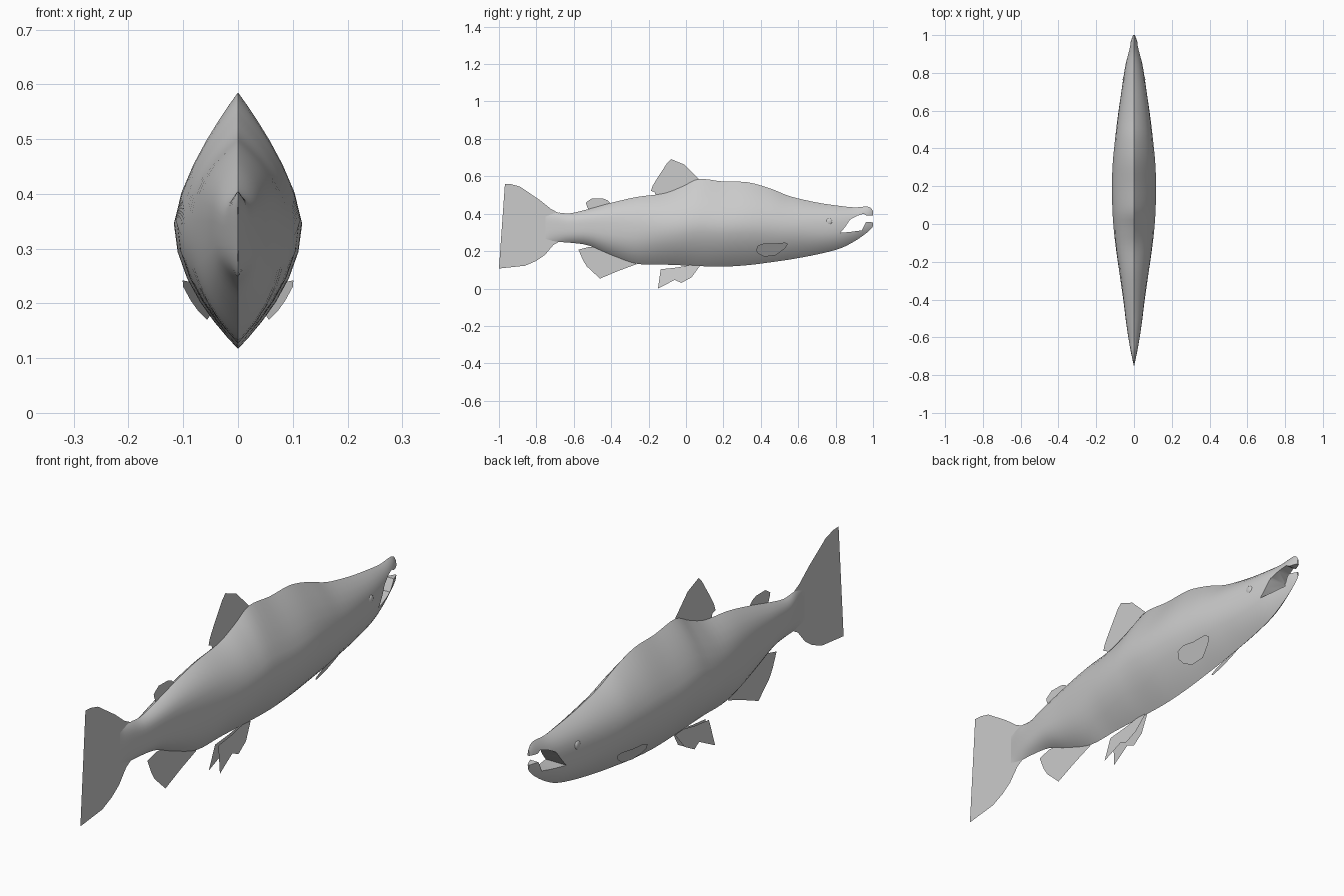
import bpy, bmesh, math

if "Cube" in bpy.data.objects:
    bpy.data.objects.remove(bpy.data.objects["Cube"])

grey = bpy.data.materials.new("plain grey")
grey.diffuse_color = (0.6, 0.6, 0.6, 1)
grey.use_nodes = True
grey.node_tree.nodes["Principled BSDF"].inputs["Base Color"].default_value = grey.diffuse_color


def finish(name, bm):
    bmesh.ops.recalc_face_normals(bm, faces=bm.faces)
    me = bpy.data.meshes.new(name)
    bm.to_mesh(me)
    bm.free()
    ob = bpy.data.objects.new(name, me)
    me.materials.append(grey)
    bpy.context.collection.objects.link(ob)
    return ob


def smooth(ob, angle=40):
    bpy.ops.object.select_all(action='DESELECT')
    ob.select_set(True)
    bpy.context.view_layer.objects.active = ob
    bpy.ops.object.shade_smooth_by_angle(angle=math.radians(angle))


# Body stations: y, top z, bottom z, half width, roundness of the back
STATIONS = [
    (-0.75, 0.385, 0.265, 0.001, 4), (-0.69, 0.405, 0.25, 0.014, 4),
    (-0.62, 0.402, 0.245, 0.027, 4), (-0.52, 0.425, 0.23, 0.042, 4),
    (-0.40, 0.458, 0.18, 0.057, 3.6), (-0.26, 0.49, 0.132, 0.077, 3),
    (-0.12, 0.508, 0.128, 0.097, 2.3), (-0.02, 0.545, 0.124, 0.108, 1.8),
    (0.07, 0.585, 0.12, 0.114, 1.5), (0.20, 0.572, 0.117, 0.117, 1.5),
    (0.33, 0.568, 0.125, 0.112, 1.6), (0.45, 0.535, 0.14, 0.1, 1.9),
    (0.56, 0.492, 0.156, 0.087, 2.3), (0.70, 0.46, 0.182, 0.067, 2.8),
    (0.82, 0.442, 0.213, 0.049, 3), (0.90, 0.434, 0.252, 0.033, 3),
    (0.96, 0.438, 0.293, 0.019, 3), (0.985, 0.433, 0.315, 0.011, 3),
    (1.0, 0.415, 0.333, 0.004, 3)]


def catmull(a, b, c, d, u):
    return [0.5 * (2 * q + (r - p) * u + (2 * p - 5 * q + 4 * r - s) * u * u
                   + (3 * q - p - 3 * r + s) * u ** 3) for p, q, r, s in zip(a, b, c, d)]


def station_rows(sub=4):
    last = len(STATIONS) - 1
    rows = []
    for i in range(last):
        a, d = STATIONS[max(i - 1, 0)], STATIONS[min(i + 2, last)]
        rows += [catmull(a, STATIONS[i], STATIONS[i + 1], d, k / sub) for k in range(sub)]
    return rows + [list(STATIONS[-1])]


# Body: loft of lens-shaped rings with a pointed back and belly
def build_body(n=14):
    bm = bmesh.new()
    rings = []
    for y, top, bot, w, p in station_rows():
        half = []
        for k in range(n + 1):
            t = math.cos(math.pi * k / n)
            x = w * (1 - abs(t) ** (p if t > 0 else max(1.9, p * 0.75)))
            half.append((max(x, 0), (top + bot) / 2 + t * (top - bot) / 2))
        pts = half + [(-x, z) for x, z in half[-2:0:-1]]
        rings.append([bm.verts.new((x, y, z)) for x, z in pts])
    for r, s in zip(rings, rings[1:]):
        for i in range(len(r)):
            j = (i + 1) % len(r)
            bm.faces.new((r[i], r[j], s[j], s[i]))
    bm.faces.new(rings[0])
    bm.faces.new(rings[-1])
    return finish("body", bm)


# Mouth: a side outline cut through the head
def cut_mouth(body):
    outline = [(0.825, 0.298), (0.88, 0.303), (0.94, 0.311), (0.953, 0.338), (0.963, 0.356),
               (1.03, 0.352), (1.03, 0.392), (0.965, 0.39), (0.95, 0.4), (0.915, 0.389),
               (0.877, 0.368), (0.85, 0.328)]
    bm = bmesh.new()
    f = bm.faces.new([bm.verts.new((-0.2, y, z)) for y, z in outline])
    ext = bmesh.ops.extrude_face_region(bm, geom=[f])
    bmesh.ops.translate(bm, vec=(0.4, 0, 0),
                        verts=[v for v in ext['geom'] if isinstance(v, bmesh.types.BMVert)])
    cutter = finish("mouth_cutter", bm)
    mod = body.modifiers.new("mouth", 'BOOLEAN')
    mod.object, mod.operation, mod.solver = cutter, 'DIFFERENCE', 'EXACT'
    bpy.context.view_layer.objects.active = body
    bpy.ops.object.modifier_apply(modifier=mod.name)
    bpy.data.objects.remove(cutter)


body = build_body()
cut_mouth(body)
smooth(body)


# Fins: flat sheets from side outlines
def fin(name, outline, x_of=lambda y, z: 0.0, sides=(1,)):
    bm = bmesh.new()
    for s in sides:
        bm.faces.new([bm.verts.new((s * x_of(y, z), y, z)) for y, z in outline])
    bmesh.ops.triangulate(bm, faces=bm.faces)
    return finish(name, bm)


fin("tail_fin", [(-0.968, 0.56), (-0.935, 0.558), (-0.888, 0.545), (-0.78, 0.472), (-0.72, 0.424),
                 (-0.67, 0.398), (-0.67, 0.255), (-0.71, 0.232), (-0.754, 0.18), (-0.80, 0.148),
                 (-0.86, 0.122), (-1.0, 0.107), (-0.94, 0.19), (-0.893, 0.285), (-0.893, 0.34),
                 (-0.904, 0.41), (-0.93, 0.50)])
fin("dorsal_fin", [(-0.187, 0.522), (-0.178, 0.55), (-0.155, 0.588), (-0.10, 0.672),
                   (-0.08, 0.692), (-0.01, 0.663), (0.075, 0.58), (0.04, 0.53),
                   (-0.05, 0.49), (-0.16, 0.49), (-0.165, 0.515)])
fin("adipose_fin", [(-0.40, 0.452), (-0.42, 0.472), (-0.444, 0.481), (-0.503, 0.482),
                    (-0.535, 0.46), (-0.532, 0.448), (-0.5, 0.45), (-0.52, 0.415), (-0.42, 0.41)])
fin("anal_fin", [(-0.575, 0.208), (-0.55, 0.15), (-0.53, 0.118), (-0.46, 0.053),
                 (-0.36, 0.095), (-0.265, 0.13), (-0.30, 0.17), (-0.45, 0.22), (-0.52, 0.222)])

# Paired fins, mirrored left and right
fin("pelvic_fins", [(0.075, 0.122), (0.03, 0.06), (-0.025, 0.03), (-0.06, 0.046), (-0.15, 0.0),
                    (-0.14, 0.07), (-0.135, 0.103), (-0.05, 0.112), (0.02, 0.125)],
    lambda y, z: 0.004 + 0.17 * (0.122 - z), (1, -1))
fin("pectoral_fins", [(0.545, 0.238), (0.53, 0.246), (0.47, 0.24), (0.42, 0.242), (0.385, 0.23),
                      (0.375, 0.205), (0.385, 0.187), (0.42, 0.17), (0.48, 0.178), (0.53, 0.215)],
    lambda y, z: 0.078 + 0.22 * (0.545 - y) * 0.8 + 0.62 * (z - 0.24), (1, -1))

# Eyes
bm = bmesh.new()
for s in (1, -1):
    res = bmesh.ops.create_uvsphere(bm, u_segments=16, v_segments=10, radius=0.017)
    bmesh.ops.scale(bm, vec=(0.4, 1, 1), verts=res['verts'])
    bmesh.ops.translate(bm, vec=(s * 0.053, 0.765, 0.358), verts=res['verts'])
smooth(finish("eyes", bm))
